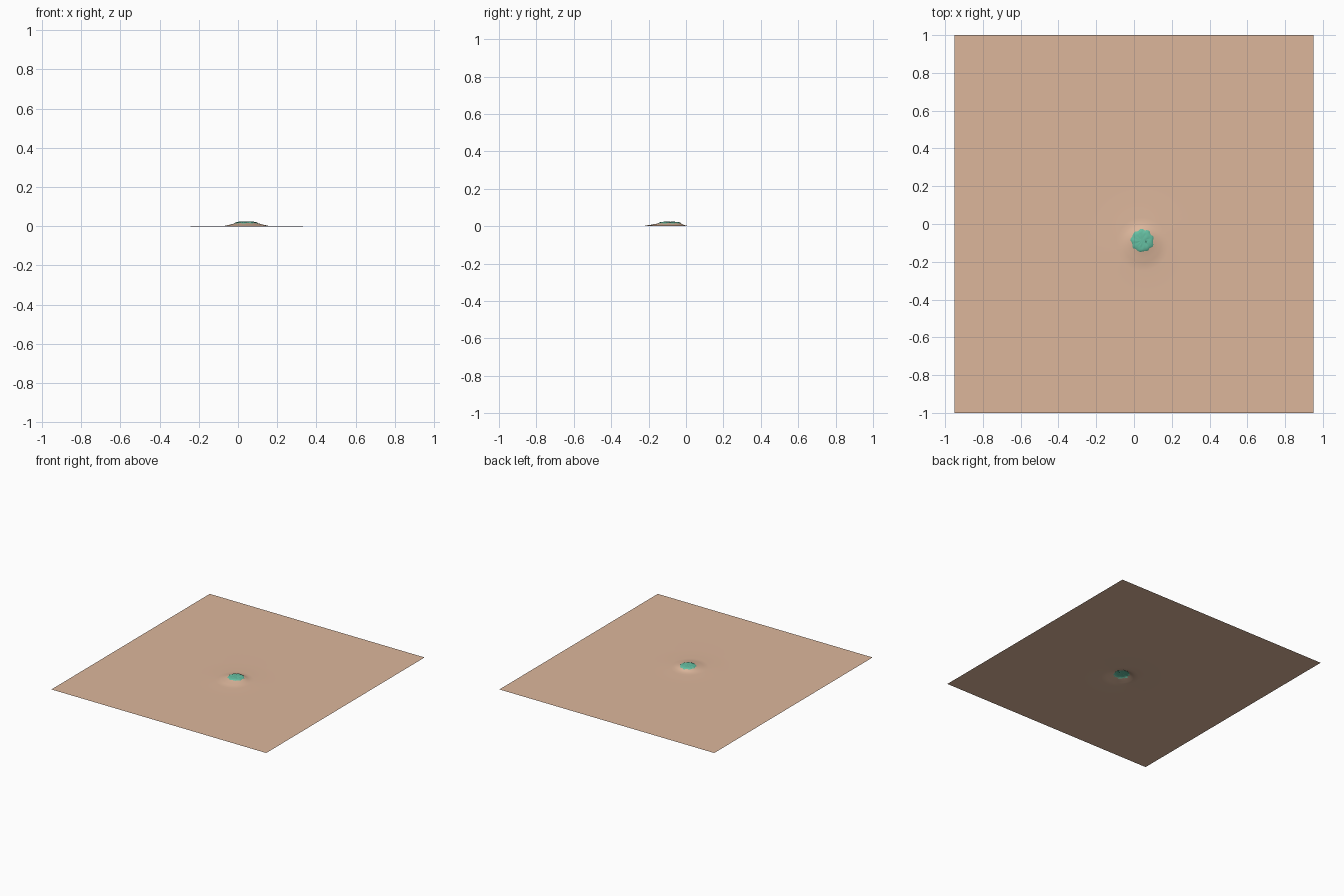
import bpy, bmesh, math, random

if "Cube" in bpy.data.objects:
    bpy.data.objects.remove(bpy.data.objects["Cube"])

random.seed(4)
CX = 0.044


def material(name, color):
    m = bpy.data.materials.new(name)
    m.diffuse_color = color
    m.use_nodes = True
    m.node_tree.nodes["Principled BSDF"].inputs["Base Color"].default_value = m.diffuse_color
    return m


def make_object(name, bm, mat):
    bmesh.ops.recalc_face_normals(bm, faces=bm.faces)
    if sum(f.normal.z for f in bm.faces) < 0:
        bmesh.ops.reverse_faces(bm, faces=bm.faces)
    me = bpy.data.meshes.new(name)
    bm.to_mesh(me)
    bm.free()
    ob = bpy.data.objects.new(name, me)
    bpy.context.collection.objects.link(ob)
    me.materials.append(mat)
    bpy.ops.object.select_all(action='DESELECT')
    ob.select_set(True)
    bpy.context.view_layer.objects.active = ob
    bpy.ops.object.shade_smooth_by_angle(angle=math.radians(40))
    return ob


def bridge(bm, a, b):
    n = len(a)
    for i in range(n):
        j = (i + 1) % n
        bm.faces.new((a[i], a[j], b[j], b[i]))


# Ground sheet: rectangular border blending into a small round mound
corners = [(-0.95, -1), (0.95, -1), (0.95, 1), (-0.95, 1)]
border = []
for k in range(4):
    (x0, y0), (x1, y1) = corners[k], corners[(k + 1) % 4]
    border += [(x0 + (x1 - x0) * t / 14, y0 + (y1 - y0) * t / 14) for t in range(14)]
angles = [math.atan2(y + 0.1, x - CX) for x, y in border]

bm = bmesh.new()
loop = [bm.verts.new((x, y, 0)) for x, y in border]
# radius, height, centre y
mound = [(0.30, 0, -0.1), (0.14, 0.0003, -0.107), (0.113, 0.002, -0.107),
         (0.099, 0.005, -0.105), (0.085, 0.008, -0.1), (0.070, 0.012, -0.092),
         (0.056, 0.016, -0.088)]
for r, z, cy in mound:
    ring = [bm.verts.new((CX + r * math.cos(a), cy + r * math.sin(a), z)) for a in angles]
    bridge(bm, loop, ring)
    loop = ring
make_object("ground_sheet", bm, material("sand", (0.72, 0.47, 0.33, 1)))

# Leafy cap: low lumpy patch closing the top of the mound
bm = bmesh.new()
n = 36
loop = None
for r, z in [(0.061, 0.0135), (0.056, 0.018), (0.049, 0.021), (0.040, 0.022),
             (0.030, 0.0225), (0.020, 0.023), (0.010, 0.023)]:
    ring = []
    for i in range(n):
        a = 2 * math.pi * i / n
        rr = r * (1 + 0.045 * math.sin(9 * a + 90 * r))
        dz = random.uniform(-0.0015, 0.0015) if r > 0.015 else 0
        ring.append(bm.verts.new((CX + rr * math.cos(a), -0.088 + rr * math.sin(a), z + dz)))
    if loop:
        bridge(bm, loop, ring)
    loop = ring
tip = bm.verts.new((CX, -0.088, 0.0235))
for i in range(n):
    bm.faces.new((loop[i], loop[(i + 1) % n], tip))
make_object("leafy_cap", bm, material("green", (0.13, 0.52, 0.36, 1)))
